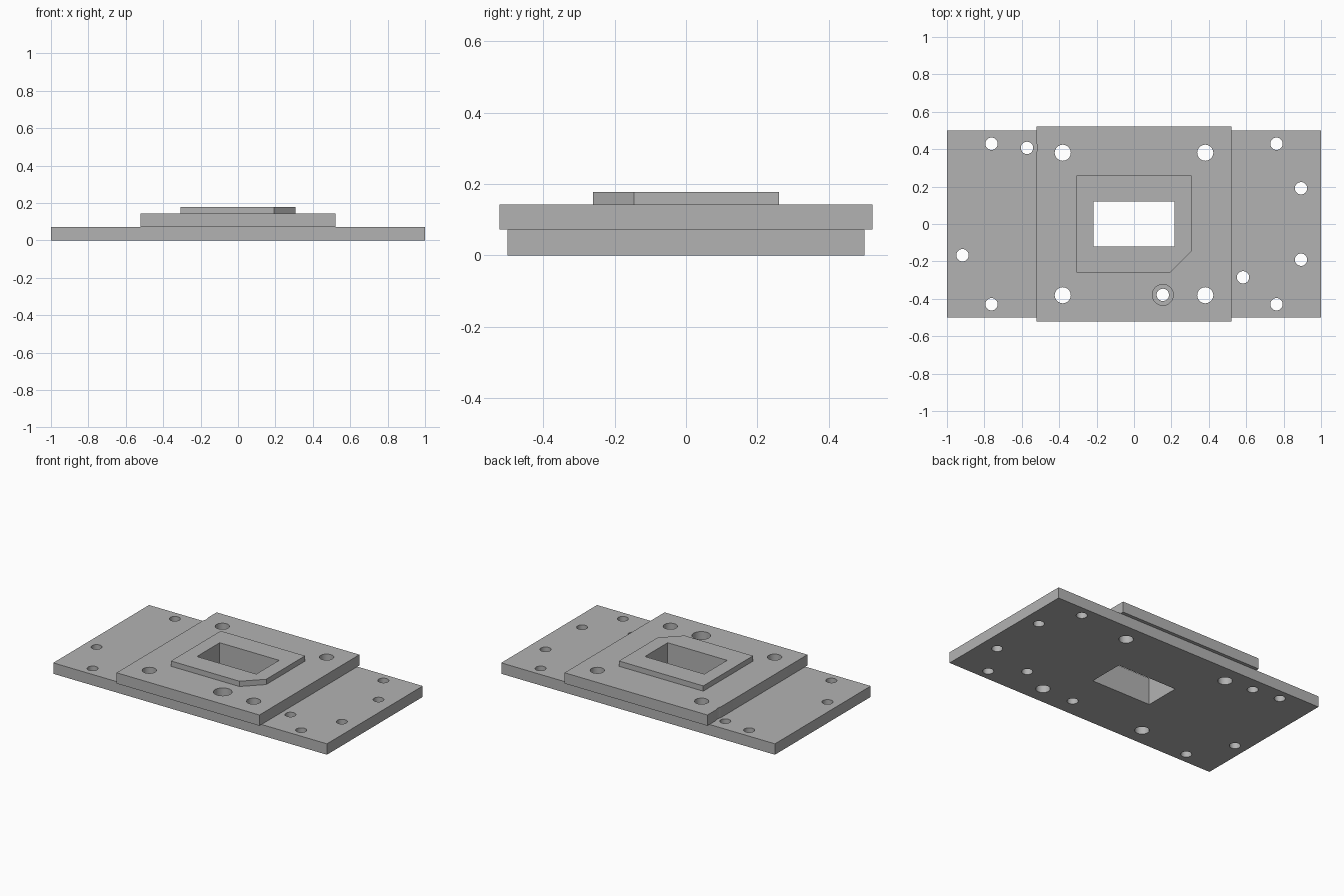
import bpy, bmesh, math

if "Cube" in bpy.data.objects:
    bpy.data.objects.remove(bpy.data.objects["Cube"])

# One plain grey for every plate
grey = bpy.data.materials.new("plain grey")
grey.diffuse_color = (0.45, 0.45, 0.45, 1)
grey.use_nodes = True
grey.node_tree.nodes["Principled BSDF"].inputs["Base Color"].default_value = grey.diffuse_color


def add_prism(bm, outline, z0, z1):
    """Extrude a counter-clockwise outline from z0 to z1."""
    face = bm.faces.new([bm.verts.new((x, y, z0)) for x, y in outline])
    top = bmesh.ops.extrude_face_region(bm, geom=[face])["geom"]
    moved = [v for v in top if isinstance(v, bmesh.types.BMVert)]
    bmesh.ops.translate(bm, verts=moved, vec=(0, 0, z1 - z0))


def make_object(name, outlines, z0, z1):
    bm = bmesh.new()
    for outline in outlines:
        add_prism(bm, outline, z0, z1)
    bmesh.ops.recalc_face_normals(bm, faces=bm.faces[:])
    mesh = bpy.data.meshes.new(name)
    bm.to_mesh(mesh)
    bm.free()
    mesh.materials.append(grey)
    obj = bpy.data.objects.new(name, mesh)
    bpy.context.collection.objects.link(obj)
    return obj


def rectangle(hx, hy):
    return [(-hx, -hy), (hx, -hy), (hx, hy), (-hx, hy)]


def circle(x, y, r, n=40):
    return [(x + r * math.cos(2 * math.pi * i / n),
             y + r * math.sin(2 * math.pi * i / n)) for i in range(n)]


def plate(name, outline, z0, z1, holes):
    """A flat plate with the given outlines cut straight through."""
    obj = make_object(name, [outline], z0, z1)
    cutter = make_object(name + "_cutter", holes, z0 - 0.05, z1 + 0.05)
    cutter.hide_render = True
    mod = obj.modifiers.new("holes", 'BOOLEAN')
    mod.operation = 'DIFFERENCE'
    mod.solver = 'EXACT'
    mod.object = cutter
    bpy.ops.object.select_all(action='DESELECT')
    obj.select_set(True)
    bpy.context.view_layer.objects.active = obj
    bpy.ops.object.modifier_apply(modifier=mod.name)
    bpy.data.objects.remove(cutter)
    bpy.ops.object.shade_smooth_by_angle(angle=math.radians(30))


# Shared openings: central window, four corner bolts, one counterbored screw
window = rectangle(0.217, 0.119)
bolts = [circle(sx * 0.381, sy * 0.381, 0.043) for sx in (-1, 1) for sy in (-1, 1)]
screw = (0.154, -0.379)

# Small mounting and dowel holes of the base
small = [(sx * 0.762, sy * 0.429) for sx in (-1, 1) for sy in (-1, 1)]
small += [(0.893, 0.191), (0.893, -0.191), (-0.917, -0.167)]
dowels = [(-0.572, 0.407), (0.583, -0.285)]

plate("base_plate", rectangle(1.0, 0.5), 0, 0.072,
      [window] + bolts + [circle(x, y, 0.033) for x, y in small + dowels + [screw]])

# Wide counterbore for the screw, plus dowel head clearance nicking the edge
plate("middle_plate", rectangle(0.522, 0.522), 0.072, 0.143,
      [window] + bolts + [circle(x, y, 0.056) for x, y in [screw, dowels[0]]])

# Raised collar with one bevelled corner
collar = [(-0.308, -0.26), (0.193, -0.26), (0.308, -0.145), (0.308, 0.26), (-0.308, 0.26)]
plate("raised_collar", collar, 0.143, 0.178, [window])
